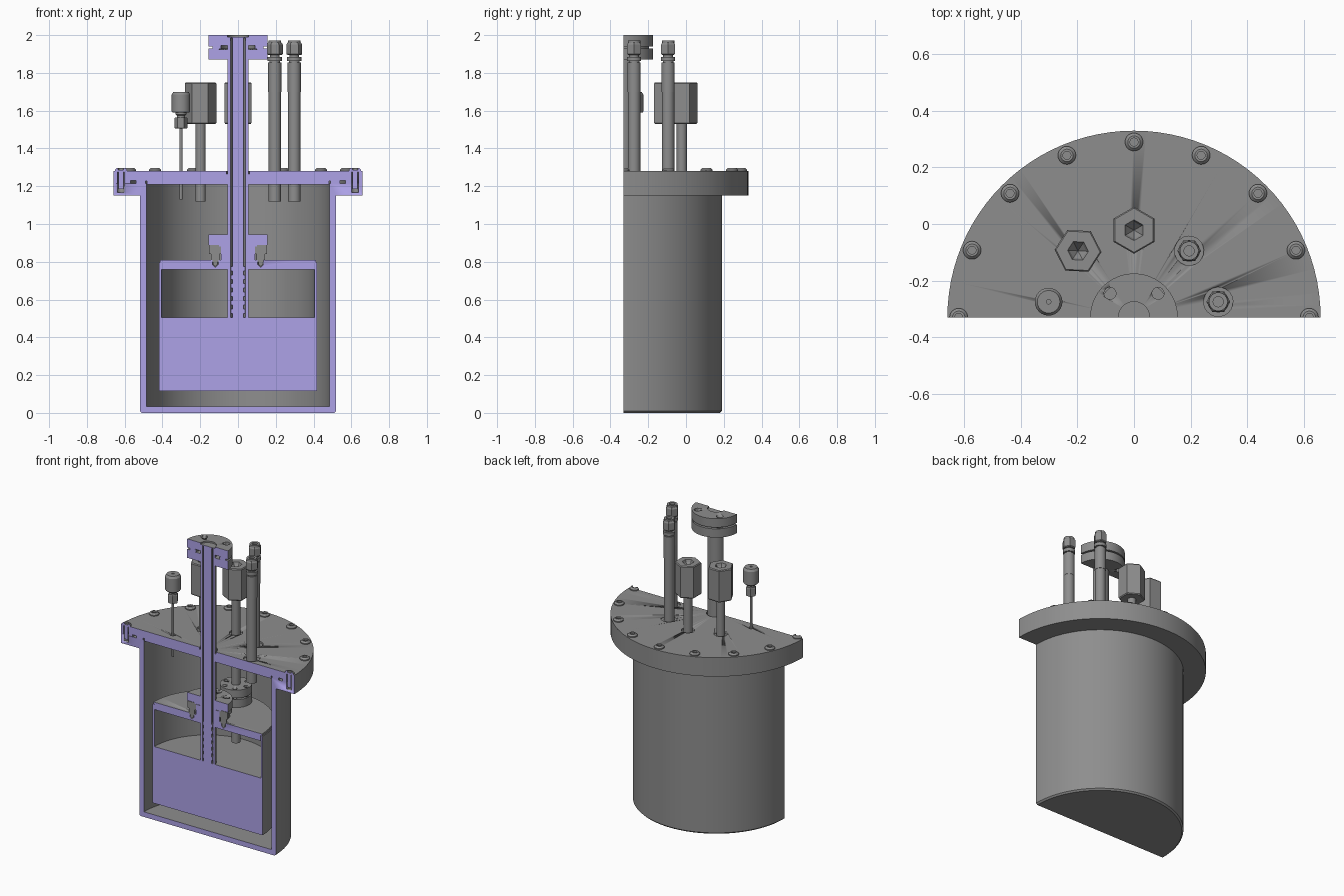
import bpy, bmesh, math
from math import pi, cos, sin

AY = -0.33                      # section plane and main axis
PURPLE = bpy.data.materials.new("section_purple")
PURPLE.diffuse_color = (0.42, 0.36, 0.80, 1)
GREY = bpy.data.materials.new("plain_grey")
GREY.diffuse_color = (0.27, 0.27, 0.27, 1)


def lathe(name, prof, x=0, y=AY, segs=32, half=False, phase=0.0, cut=True):
    """Revolve a closed (r, z) outline; half turns get flat purple section faces."""
    bm = bmesh.new()
    n = segs + 1 if half else segs
    step = (pi if half else 2 * pi) / segs
    rings = [[bm.verts.new((x + r * cos(phase + i * step), y + r * sin(phase + i * step), z))
              for r, z in prof] for i in range(n)]
    m = len(prof)
    for i in range(segs):
        a, b = rings[i], rings[(i + 1) % n]
        for j in range(m):
            k = (j + 1) % m
            if prof[j][0] > 0 or prof[k][0] > 0:
                bm.faces.new((a[j], a[k], b[k], b[j]))
    if half:
        for ring in (rings[0], rings[-1]):
            bm.faces.new(ring).material_index = 1 if cut else 0
    bmesh.ops.remove_doubles(bm, verts=bm.verts, dist=1e-5)
    bmesh.ops.recalc_face_normals(bm, faces=bm.faces)
    me = bpy.data.meshes.new(name)
    bm.to_mesh(me)
    bm.free()
    me.materials.append(GREY)
    me.materials.append(PURPLE)
    ob = bpy.data.objects.new(name, me)
    bpy.context.collection.objects.link(ob)
    if segs > 6:
        bpy.context.view_layer.objects.active = ob
        bpy.ops.object.select_all(action='DESELECT')
        ob.select_set(True)
        bpy.ops.object.shade_smooth_by_angle(angle=math.radians(30))
    return ob


def rod(r, z0, z1):
    return [(0, z0), (r, z0), (r, z1), (0, z1)]


def ring(r0, r1, z0, z1):
    return [(r0, z0), (r1, z0), (r1, z1), (r0, z1)]


def drill(target, prof, spots):
    """Subtract a revolved cutter at each (x, y) spot."""
    for x, y in spots:
        c = lathe("cutter", prof, x, y, 20, phase=0.07)
        c.hide_render = True
        c.hide_viewport = True
        c.display_type = 'WIRE'
        mod = target.modifiers.new("hole", 'BOOLEAN')
        mod.operation = 'DIFFERENCE'
        mod.solver = 'EXACT'
        mod.object = c


def around(radius, degrees, cx=0, cy=AY):
    return [(cx + radius * cos(math.radians(d)), cy + radius * sin(math.radians(d))) for d in degrees]


# outer vessel with flange
vessel = lathe("outer_vessel", [
    (0, 0), (0.51, 0), (0.52, 0.01), (0.52, 1.15), (0.66, 1.15), (0.66, 1.215),
    (0.485, 1.215), (0.485, 0.035), (0, 0.035)], half=True, segs=48)

# lid with seal grooves on its underside
lid = lathe("vessel_lid", [
    (0.055, 1.21), (0.482, 1.21), (0.482, 1.228), (0.49, 1.228), (0.49, 1.215), (0.54, 1.215),
    (0.54, 1.23), (0.57, 1.23), (0.57, 1.215), (0.66, 1.215), (0.66, 1.28),
    (0.062, 1.28), (0.062, 1.265), (0.055, 1.265)], half=True, segs=48)

# lid bolts; the two at the section plane are halved
bolt_spots = around(0.62, [22.5 * i for i in range(9)])
drill(lid, rod(0.019, 1.20, 1.275), bolt_spots[::8])
drill(vessel, rod(0.019, 1.168, 1.23), bolt_spots[::8])
bolt = [(0, 1.185), (0.013, 1.185), (0.013, 1.279), (0.032, 1.279), (0.032, 1.287), (0.022, 1.297),
        (0.014, 1.297), (0.014, 1.286), (0, 1.286)]
for i, (x, y) in enumerate(bolt_spots):
    end = i in (0, 8)
    lathe("lid_bolt", bolt, x, AY if end else y, 20, half=end)

# inner container, its fill and its lid
lathe("inner_container", [(0, 0.115), (0.418, 0.115), (0.418, 0.795), (0.405, 0.795),
                          (0.405, 0.13), (0, 0.13)], half=True, segs=48)
lathe("container_fill", rod(0.405, 0.13, 0.505), half=True, segs=48)
inner_lid = lathe("container_lid", [
    (0.055, 0.76), (0.404, 0.76), (0.404, 0.796), (0.413, 0.796), (0.413, 0.81), (0.09, 0.81),
    (0.09, 0.88), (0.055, 0.88)], half=True, segs=48)
drill(inner_lid, [(0, 0.77), (0.016, 0.785), (0.016, 0.83), (0, 0.83)], [(-0.12, AY), (0.12, AY)])

# central tube and rod with ridged lower end
lathe("central_tube", ring(0.039, 0.055, 0.505, 1.97), half=True)
ridges = [(0.030 + 0.007 * (i % 4 > 1), 0.505 + 0.0225 * ((i + 1) // 2)) for i in range(26)]
lathe("central_rod", [(0, 0.505)] + ridges + [(0.03, 1.985), (0, 1.985)], half=True)

# lower flange on the tube with hanging bolts
lower = lathe("lower_flange", [
    (0.055, 0.882), (0.1, 0.882), (0.1, 0.89), (0.155, 0.89), (0.155, 0.945), (0.055, 0.945)], half=True)
drill(lower, rod(0.02, 0.93, 0.96), around(0.12, [45, 90, 135]))
hang = [(0, 0.775), (0.012, 0.787), (0.012, 0.80), (0.022, 0.80), (0.022, 0.84), (0.033, 0.84),
        (0.033, 0.888), (0, 0.888)]
for x, y in around(0.12, [0, 45, 90, 135, 180]):
    end = abs(y - AY) < 1e-4
    lathe("flange_bolt", hang, x, AY if end else y, 16, half=end, cut=False)

# top flange pair with gasket and knife slot
lathe_holes = around(0.12, [45, 135])
for name, prof in (
        ("top_flange_lower", [(0.055, 1.87), (0.155, 1.87), (0.155, 1.93), (0.1, 1.93), (0.1, 1.925), (0.055, 1.925)]),
        ("top_flange_upper", [(0, 1.985), (0.04, 1.985), (0.04, 1.945), (0.1, 1.945), (0.1, 1.94), (0.155, 1.94),
                              (0.155, 2.0), (0.055, 2.0), (0.055, 1.99), (0, 1.99)])):
    drill(lathe(name, prof, half=True), rod(0.021, 1.8, 2.1), lathe_holes)
lathe("top_gasket", ring(0.09, 0.135, 1.926, 1.944), half=True)

# two hex capped ports
hexcap = [(0, 1.53), (0.078, 1.53), (0.083, 1.536), (0.083, 1.744), (0.078, 1.75), (0.037, 1.75),
          (0.030, 1.735), (0, 1.70)]
for x, y, turn, bottom in ((-0.198, -0.095, -0.05, 1.12), (0, -0.022, pi / 2, 0.53)):
    lathe("port_pipe", rod(0.027, bottom, 1.535), x, y, 24)
    lathe("port_hex_cap", hexcap, x, y, 6, phase=turn)

# small flange pair where the long port enters the container
for z0, z1 in ((0.81, 0.865), (0.875, 0.93)):
    f = lathe("port_flange", ring(0.026, 0.1, z0, z1), 0, -0.022)
    drill(f, rod(0.014, 0.78, 0.96), around(0.075, range(0, 360, 60), 0, -0.022))
lathe("port_flange_gasket", ring(0.026, 0.055, 0.865, 0.875), 0, -0.022)

# two tall tubes with compression fittings
for x, y in ((0.195, -0.095), (0.298, -0.275)):
    lathe("tall_tube", [(0, 1.12), (0.033, 1.12), (0.033, 1.70), (0.035, 1.70), (0.035, 1.855), (0, 1.855)], x, y, 28)
    lathe("fitting_body", [(0, 1.85), (0.028, 1.85), (0.028, 1.862), (0.038, 1.862), (0.038, 1.885),
                           (0.026, 1.885), (0.026, 1.90), (0, 1.90)], x, y, 24)
    lathe("fitting_nut", [(0, 1.895), (0.036, 1.895), (0.042, 1.90), (0.042, 1.95), (0.036, 1.96), (0, 1.96)], x, y, 6)
    lathe("fitting_lip", [(0.018, 1.955), (0.033, 1.955), (0.033, 1.972), (0.018, 1.972)], x, y, 24)

# thin probe with its gland and cap
px, py = -0.302, -0.275
lathe("probe_rod", rod(0.008, 1.13, 1.52), px, py, 16)
lathe("probe_nut", [(0, 1.505), (0.03, 1.505), (0.034, 1.51), (0.034, 1.56), (0.03, 1.565), (0, 1.565)], px, py, 6)
lathe("probe_neck", [(0, 1.56), (0.022, 1.56), (0.022, 1.575), (0.03, 1.58), (0.03, 1.595), (0, 1.595)], px, py, 20)
lathe("probe_cap", [(0, 1.59), (0.045, 1.59), (0.049, 1.596), (0.049, 1.685), (0.04, 1.70),
                    (0.008, 1.70), (0.008, 1.67), (0, 1.67)], px, py, 24)

# recessed clearance rings where the pipes pass through the lid
drill(lid, rod(0.052, 1.268, 1.30), [(0.195, -0.095), (0.298, -0.275)])
drill(lid, rod(0.042, 1.268, 1.30), [(-0.198, -0.095), (0, -0.022)])
drill(lid, rod(0.016, 1.268, 1.30), [(px, py)])
